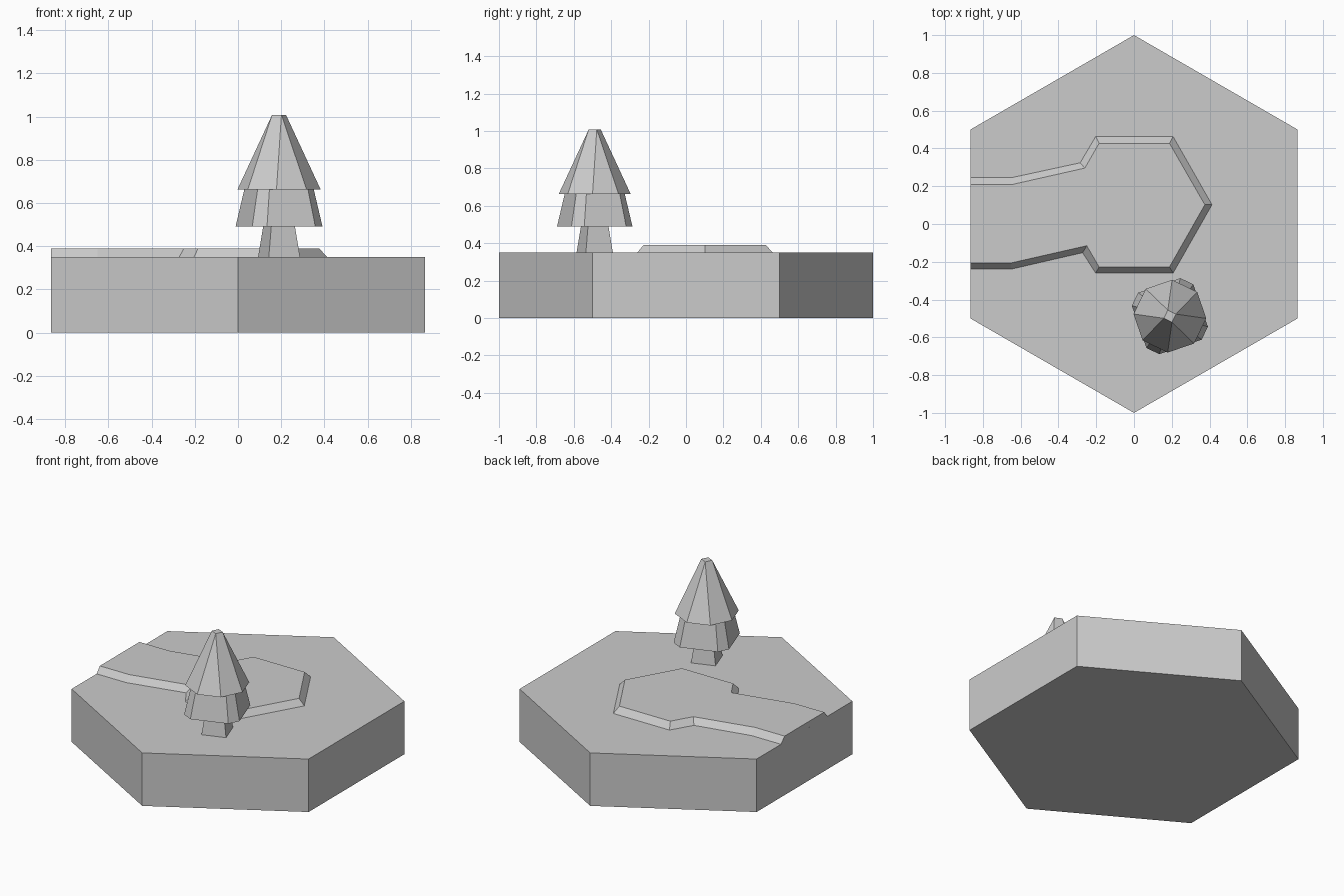
import bpy, bmesh
from math import radians, cos, sin

cube = bpy.data.objects.get("Cube")
if cube:
    bpy.data.objects.remove(cube, do_unlink=True)

# Single flat colour
stone = bpy.data.materials.new("plain grey")
stone.use_nodes = True
grey = (0.6, 0.6, 0.6, 1)
stone.diffuse_color = grey
stone.node_tree.nodes["Principled BSDF"].inputs["Base Color"].default_value = grey


def finish(name, bm):
    bmesh.ops.recalc_face_normals(bm, faces=bm.faces)
    mesh = bpy.data.meshes.new(name)
    bm.to_mesh(mesh)
    bm.free()
    mesh.materials.append(stone)
    obj = bpy.data.objects.new(name, mesh)
    bpy.context.collection.objects.link(obj)
    return obj


def ring(center, radius, z, angles):
    return [(center[0] + radius * cos(radians(a)),
             center[1] + radius * sin(radians(a)), z) for a in angles]


def hull(name, points):
    """Convex solid wrapped around two rings, with flat faces merged."""
    bm = bmesh.new()
    verts = [bm.verts.new(p) for p in points]
    bmesh.ops.convex_hull(bm, input=verts)
    bmesh.ops.dissolve_limit(bm, angle_limit=radians(1),
                             verts=bm.verts, edges=bm.edges)
    return finish(name, bm)


# Hexagonal ground tile
GROUND, RAISED = 0.35, 0.39
hexagon = range(30, 390, 60)
hull("ground_tile", ring((0, 0), 1, 0, hexagon) + ring((0, 0), 1, GROUND, hexagon))

# Raised plateau with a path running to the tile edge, sloped sides
foot = [(-.866, .245), (-.65, .245), (-.285, .324), (-.203, .463), (.207, .463),
        (.413, .102), (.207, -.26), (-.203, -.26), (-.272, -.152),
        (-.65, -.239), (-.866, -.239)]
crest = [(-.866, .208), (-.65, .208), (-.26, .296), (-.185, .427), (.188, .427),
         (.375, .102), (.188, -.227), (-.185, -.227), (-.25, -.115),
         (-.65, -.206), (-.866, -.206)]
bm = bmesh.new()
low = [bm.verts.new((x, y, GROUND)) for x, y in foot]
high = [bm.verts.new((x, y, RAISED)) for x, y in crest]
for i in range(len(low)):
    j = (i + 1) % len(low)
    bm.faces.new((low[i], low[j], high[j], high[i]))
bm.faces.new(high)
finish("raised_path", bm)

# Tree: square trunk, chamfered lower tier, eight-sided upper tier
TREE = (0.19, -0.488)
TURN = 244
square = [TURN + 90 * k for k in range(4)]
chamfered = [a + d for a in square for d in (-10.5, 10.5)]
octagon = [TURN + 22.5 + 45 * k for k in range(8)]
tip = [a + 45 for a in square]
hull("tree_trunk", ring(TREE, .108, GROUND, square) + ring(TREE, .08, .5, square))
hull("lower_foliage", ring(TREE, .209, .49, chamfered) + ring(TREE, .165, .67, chamfered))
hull("upper_foliage", ring(TREE, .193, .662, octagon) + ring(TREE, .034, 1.008, tip))
